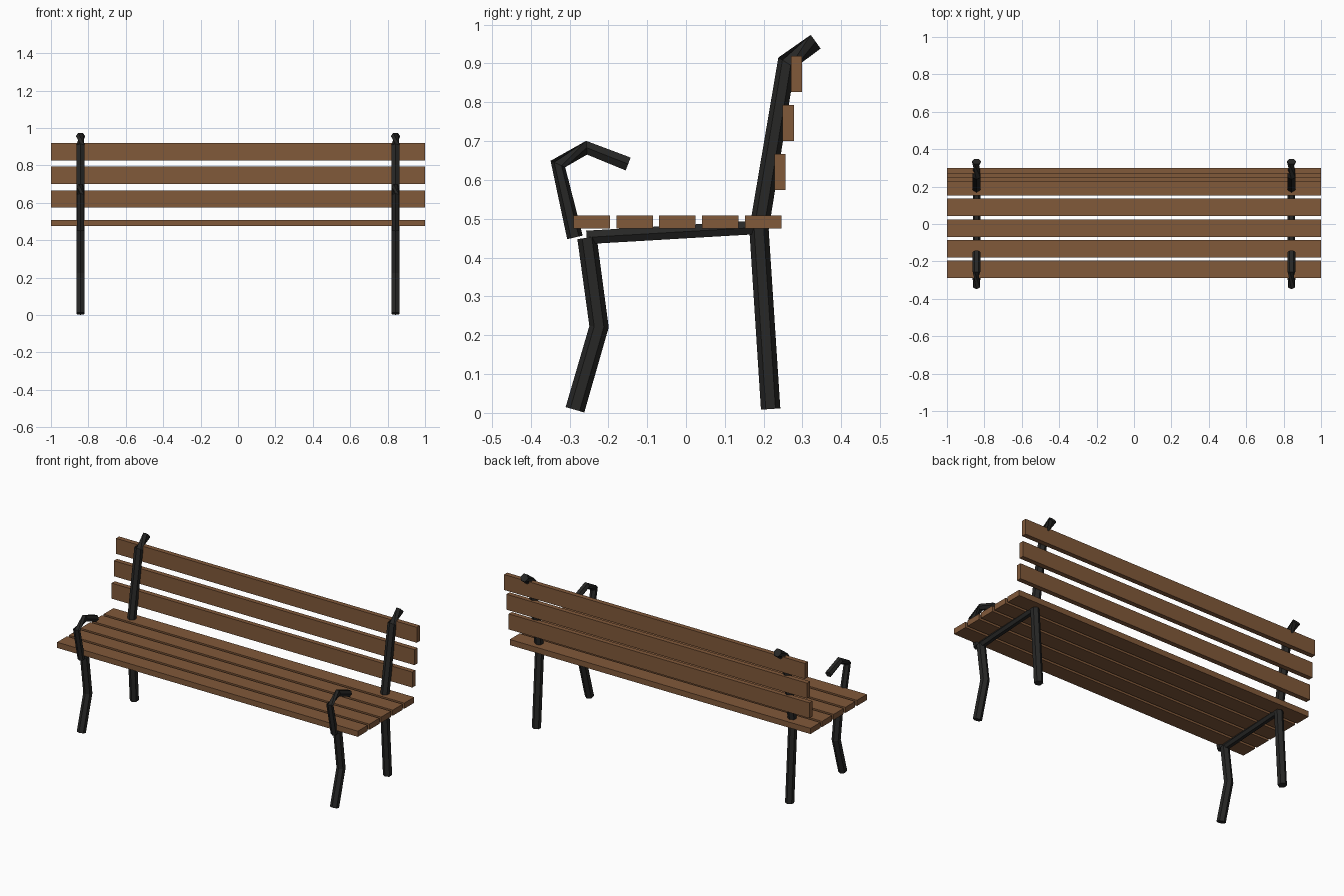
import bpy, bmesh
from math import cos, sin, pi
from mathutils import Vector

if "Cube" in bpy.data.objects:
    bpy.data.objects.remove(bpy.data.objects["Cube"])


def material(name, rgb):
    m = bpy.data.materials.new(name)
    m.diffuse_color = (*rgb, 1)
    m.use_nodes = True
    m.node_tree.nodes["Principled BSDF"].inputs["Base Color"].default_value = m.diffuse_color
    return m


wood = material("brown_wood", (0.22, 0.10, 0.042))
iron = material("black_iron", (0.02, 0.02, 0.019))


def finish(name, bm, mat):
    bmesh.ops.recalc_face_normals(bm, faces=bm.faces)
    mesh = bpy.data.meshes.new(name)
    bm.to_mesh(mesh)
    bm.free()
    mesh.materials.append(mat)
    ob = bpy.data.objects.new(name, mesh)
    bpy.context.collection.objects.link(ob)


def slat(name, y, z, depth, height):
    bm = bmesh.new()
    bmesh.ops.create_cube(bm, size=1)
    bmesh.ops.scale(bm, vec=(2, depth, height), verts=bm.verts)
    bmesh.ops.translate(bm, vec=(0, y, z), verts=bm.verts)
    finish(name, bm, wood)


def tube(name, x, path, r, sides=6):
    """Six-sided bar swept along (y, z) points, with mitred rings."""
    pts = [Vector((x, y, z)) for y, z in path]
    dirs = [(b - a).normalized() for a, b in zip(pts, pts[1:])]
    tangents = [dirs[0]] + [(a + b).normalized() for a, b in zip(dirs, dirs[1:])] + [dirs[-1]]
    bm = bmesh.new()
    rings = []
    for p, t in zip(pts, tangents):
        up = Vector((1, 0, 0)) if abs(t.z) > 0.8 else Vector((0, 0, 1))
        u = t.cross(up).normalized()
        v = t.cross(u)
        rings.append([bm.verts.new(p + r * (cos(2 * pi * k / sides) * u + sin(2 * pi * k / sides) * v))
                      for k in range(sides)])
    for a, b in zip(rings, rings[1:]):
        for k in range(sides):
            n = (k + 1) % sides
            bm.faces.new((a[k], a[n], b[n], b[k]))
    bm.faces.new(rings[0][::-1])
    bm.faces.new(rings[-1])
    finish(name, bm, iron)


# Seat boards
for i in range(5):
    slat(f"seat_slat_{i + 1}", -0.243 + 0.1105 * i, 0.492, 0.094, 0.034)

# Backrest boards, stepping back as they rise
for i in range(3):
    slat(f"back_slat_{i + 1}", 0.242 + 0.0213 * i, 0.62 + 0.1265 * i, 0.029, 0.093)

# Iron frame on each side
for side, x in (("left", -0.842), ("right", 0.842)):
    tube(f"front_leg_{side}", x, [(-0.286, 0.008), (-0.224, 0.222), (-0.255, 0.451)], 0.025)
    tube(f"back_post_{side}", x, [(0.218, 0.01), (0.188, 0.473), (0.259, 0.902), (0.334, 0.956)], 0.025)
    tube(f"seat_rail_{side}", x, [(-0.256, 0.452), (0.188, 0.478)], 0.02)
    tube(f"armrest_{side}", x, [(-0.286, 0.452), (-0.33, 0.641), (-0.256, 0.683), (-0.149, 0.641)], 0.0205)
